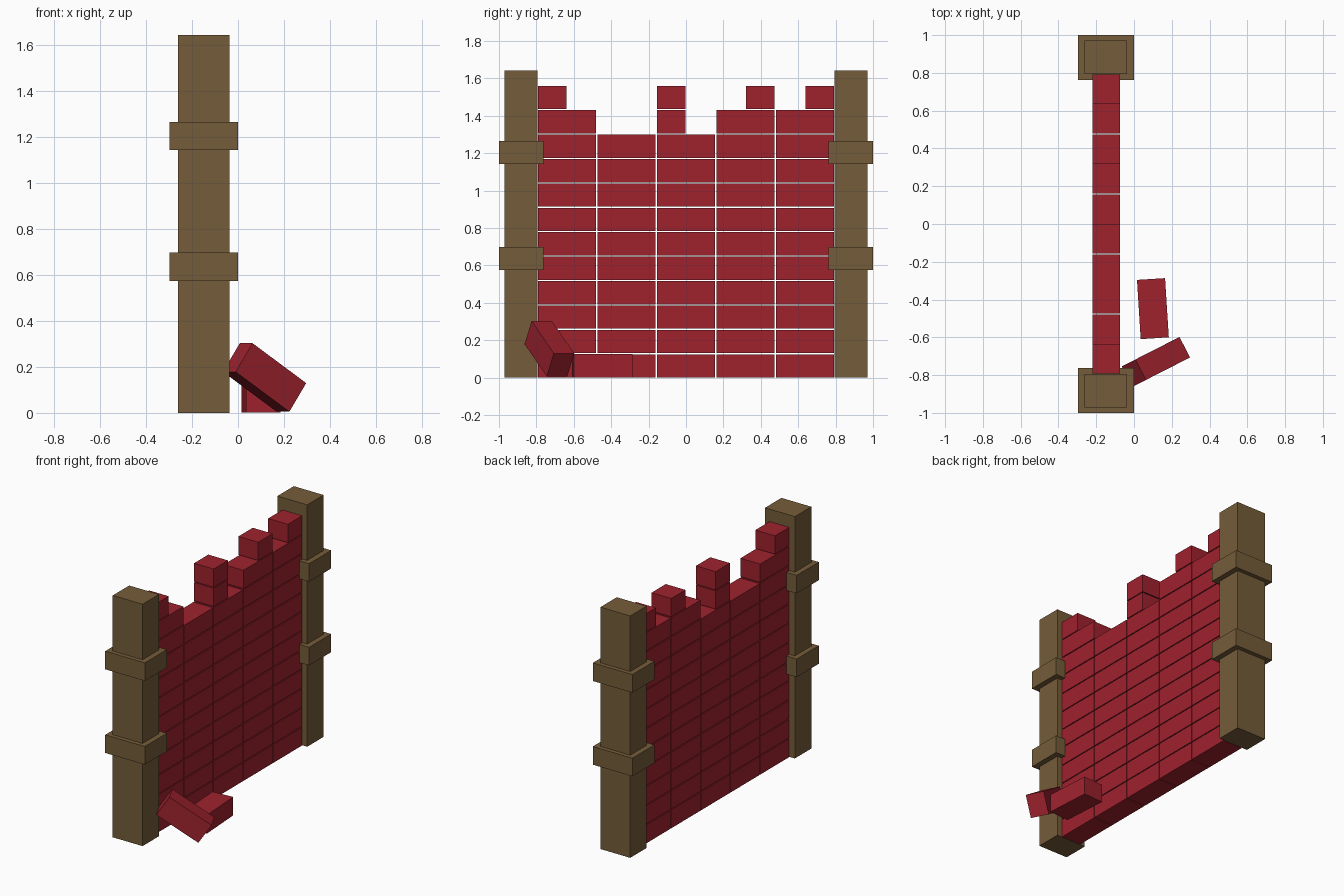
import bpy, bmesh, math
from mathutils import Matrix, Vector

if "Cube" in bpy.data.objects:
    bpy.data.objects.remove(bpy.data.objects["Cube"])


def material(name, rgb):
    m = bpy.data.materials.new(name)
    m.diffuse_color = (*rgb, 1.0)
    m.use_nodes = True
    m.node_tree.nodes["Principled BSDF"].inputs["Base Color"].default_value = m.diffuse_color
    return m


BRICK_RED = material("brick red", (0.345, 0.016, 0.027))
WOOD = material("brown wood", (0.178, 0.107, 0.041))


def add_box(bm, lo, hi):
    lo, hi = Vector(lo), Vector(hi)
    mat = Matrix.Translation((lo + hi) / 2) @ Matrix.Diagonal((*(hi - lo), 1.0))
    bmesh.ops.create_cube(bm, size=1.0, matrix=mat)


def finish(name, bm, mat, loc=(0, 0, 0), rot=(0, 0, 0)):
    me = bpy.data.meshes.new(name)
    bm.to_mesh(me)
    bm.free()
    me.materials.append(mat)
    ob = bpy.data.objects.new(name, me)
    ob.location = loc
    ob.rotation_euler = [math.radians(a) for a in rot]
    bpy.context.collection.objects.link(ob)
    return ob


def span(a, b):
    return min(a, b), max(a, b)


# End posts, each with two wider collars
for side, label in ((-1, "left"), (1, "right")):
    y0, y1 = span(side * 0.795, side * 0.971)
    bm = bmesh.new()
    add_box(bm, (-0.261, y0, 0), (-0.037, y1, 1.642))
    finish(label + "_post", bm, WOOD)
    y0, y1 = span(side * 0.763, side * 1.0)
    for level, z in (("lower", 0.574), ("upper", 1.142)):
        bm = bmesh.new()
        add_box(bm, (-0.297, y0, z), (0.0, y1, z + 0.123))
        finish(f"{label}_{level}_collar", bm, WOOD)

# Brick wall: ten full courses, then two broken ones, in half-brick slots
HALF, COURSE, GAP = 0.159, 0.1305, 0.003
full = [(i, i + 2) for i in range(0, 10, 2)]
courses = [full] * 10 + [
    [(0, 2), (4, 5), (6, 8), (8, 10)],
    [(0, 1), (4, 5), (7, 8), (9, 10)],
]
bm = bmesh.new()
for row, bricks in enumerate(courses):
    z = row * COURSE
    for a, b in bricks:
        add_box(bm, (-0.221, -0.795 + a * HALF + GAP, z),
                (-0.073, -0.795 + b * HALF - GAP, z + COURSE - 2 * GAP))
finish("brick_wall", bm, BRICK_RED)

# Fallen bricks at the foot of the wall
for name, loc, rot, size in (
    ("flat_fallen_brick", (0.100, -0.448, 0.0635), (0, 0, 3.6), (0.149, 0.314, 0.125)),
    ("leaning_fallen_brick", (0.1155, -0.7305, 0.154), (0, 33.5, 27), (0.314, 0.122, 0.149)),
):
    bm = bmesh.new()
    half = Vector(size) / 2
    add_box(bm, -half, half)
    finish(name, bm, BRICK_RED, loc, rot)
